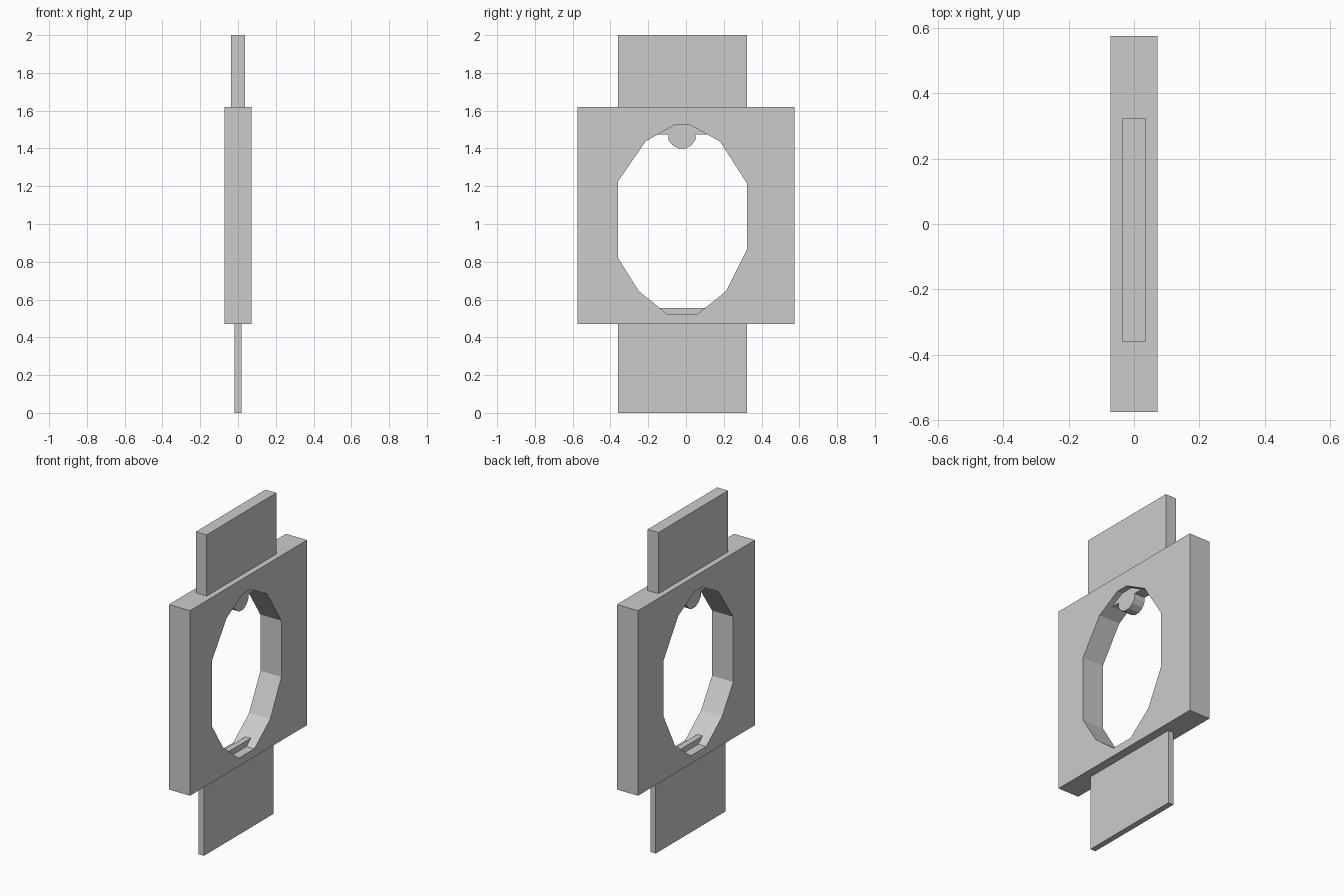
import bpy
import bmesh

if "Cube" in bpy.data.objects:
    bpy.data.objects.remove(bpy.data.objects["Cube"])


def plate(name, loops, half):
    """Extrude closed (y, z) loops to x = -half..half; later loops are holes."""
    bm = bmesh.new()
    edges = []
    for pts in loops:
        vs = [bm.verts.new((-half, y, z)) for y, z in pts]
        edges += [bm.edges.new((a, b)) for a, b in zip(vs, vs[1:] + vs[:1])]
    bmesh.ops.triangle_fill(bm, edges=edges, use_beauty=True)
    ext = bmesh.ops.extrude_face_region(bm, geom=bm.faces[:], use_keep_orig=True)
    moved = [g for g in ext["geom"] if isinstance(g, bmesh.types.BMVert)]
    bmesh.ops.translate(bm, verts=moved, vec=(2 * half, 0, 0))
    bmesh.ops.recalc_face_normals(bm, faces=bm.faces[:])
    me = bpy.data.meshes.new(name)
    bm.to_mesh(me)
    bm.free()
    ob = bpy.data.objects.new(name, me)
    bpy.context.collection.objects.link(ob)
    return ob


def rect(y0, y1, z0, z1):
    return [(y0, z0), (y1, z0), (y1, z1), (y0, z1)]


# Square frame with a faceted oval opening
opening = [(-0.36, 1.225), (-0.215, 1.437), (-0.06, 1.525), (0.02, 1.525),
           (0.18, 1.437), (0.323, 1.215), (0.323, 0.865), (0.213, 0.645),
           (0.057, 0.52), (-0.095, 0.52), (-0.25, 0.645), (-0.36, 0.82)]
plate("frame", [rect(-0.575, 0.575, 0.47, 1.62), opening], 0.0725)

# Upper tab with a rounded lug hanging into the opening
lug = [(-0.093, 1.475), (-0.093, 1.445), (-0.072, 1.418), (-0.04, 1.40),
       (0.0, 1.40), (0.03, 1.418), (0.05, 1.447), (0.05, 1.475)]
upper = [(-0.36, 2.0), (-0.36, 1.475)] + lug + [(0.323, 1.475), (0.323, 2.0)]
plate("upper_tab", [upper], 0.037)

# Thinner lower tab, poking slightly into the opening
plate("lower_tab", [rect(-0.36, 0.323, 0.0, 0.555)], 0.018)
